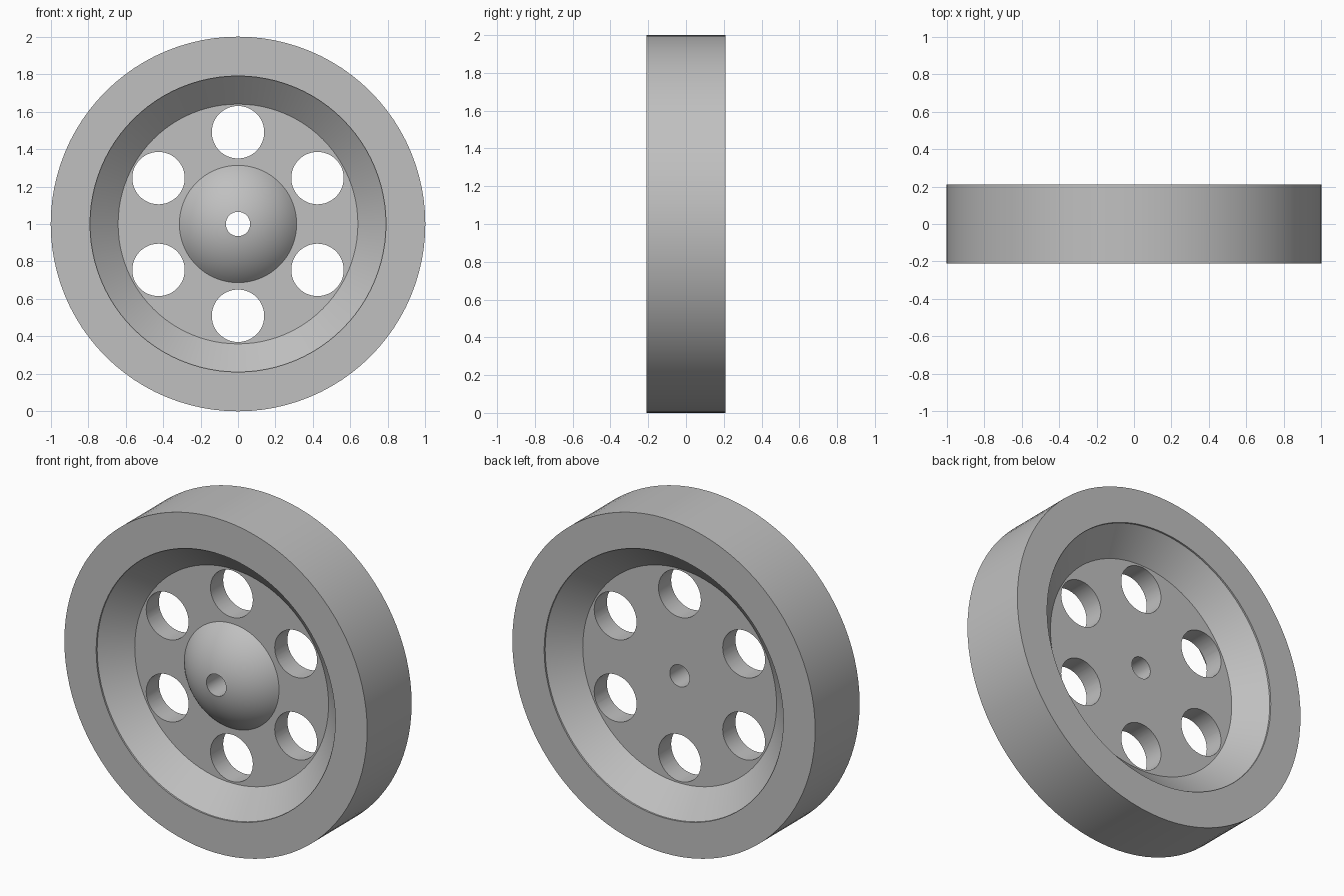
import bpy, bmesh, math
from mathutils import Matrix, Vector

cube = bpy.data.objects.get("Cube")
if cube:
    bpy.data.objects.remove(cube, do_unlink=True)

SEGMENTS = 96
AXLE_Z = 1.0
HALF_WIDTH = 0.21
DISC = 0.06          # half thickness of the web
LIP = 0.01           # short straight edge before the cone
BORE = 0.065
DOME_R, DOME_H = 0.313, 0.15

grey = bpy.data.materials.new("plain_grey")
grey.use_nodes = True
colour = (0.53, 0.53, 0.53, 1)
grey.diffuse_color = colour
grey.node_tree.nodes["Principled BSDF"].inputs["Base Color"].default_value = colour


def add_object(name, bm):
    bmesh.ops.recalc_face_normals(bm, faces=bm.faces)
    mesh = bpy.data.meshes.new(name)
    bm.to_mesh(mesh)
    bm.free()
    mesh.materials.append(grey)
    ob = bpy.data.objects.new(name, mesh)
    bpy.context.collection.objects.link(ob)
    return ob


def lathe(name, profile):
    """Spin a closed (radius, y) profile around the axle."""
    bm = bmesh.new()
    verts = [bm.verts.new((r, y, AXLE_Z)) for r, y in profile]
    edges = [bm.edges.new((a, b)) for a, b in zip(verts, verts[1:] + verts[:1])]
    bmesh.ops.spin(bm, geom=verts + edges, cent=(0, 0, AXLE_Z), axis=(0, 1, 0),
                   angle=math.tau, steps=SEGMENTS, use_merge=True)
    bmesh.ops.remove_doubles(bm, verts=bm.verts, dist=1e-5)
    return add_object(name, bm)


# Domed hub: an arc from the bore out to the front of the web
radius = (DOME_R ** 2 + DOME_H ** 2) / (2 * DOME_H)
start, end = math.asin(BORE / radius), math.asin(DOME_R / radius)
dome = []
for i in range(13):
    a = start + (end - start) * i / 12
    dome.append((radius * math.sin(a),
                 -DISC - DOME_H + radius * (1 - math.cos(a))))

# Rim, sloped sides and web; the rear half mirrors the front
front = [(0.64, -DISC), (0.79, -HALF_WIDTH + LIP), (0.79, -HALF_WIDTH), (1.0, -HALF_WIDTH)]
back = [(r, -y) for r, y in reversed(front)]
wheel = lathe("wheel", dome + front + back + [(BORE, DISC)])

# Ring of six round holes through the web
bm = bmesh.new()
for i in range(6):
    a = i * math.tau / 6
    centre = Vector((0.49 * math.sin(a), 0, AXLE_Z + 0.49 * math.cos(a)))
    bmesh.ops.create_cone(bm, cap_ends=True, segments=48, radius1=0.14, radius2=0.14, depth=0.3,
                          matrix=Matrix.Translation(centre) @ Matrix.Rotation(math.pi / 2, 4, "X"))
cutter = add_object("hole_cutter", bm)
cutter.hide_render = True

bpy.context.view_layer.objects.active = wheel
wheel.select_set(True)
cut = wheel.modifiers.new("holes", "BOOLEAN")
cut.operation = "DIFFERENCE"
cut.solver = "EXACT"
cut.object = cutter
bpy.ops.object.modifier_apply(modifier=cut.name)
bpy.data.objects.remove(cutter, do_unlink=True)

bpy.ops.object.shade_smooth_by_angle(angle=math.radians(30))
